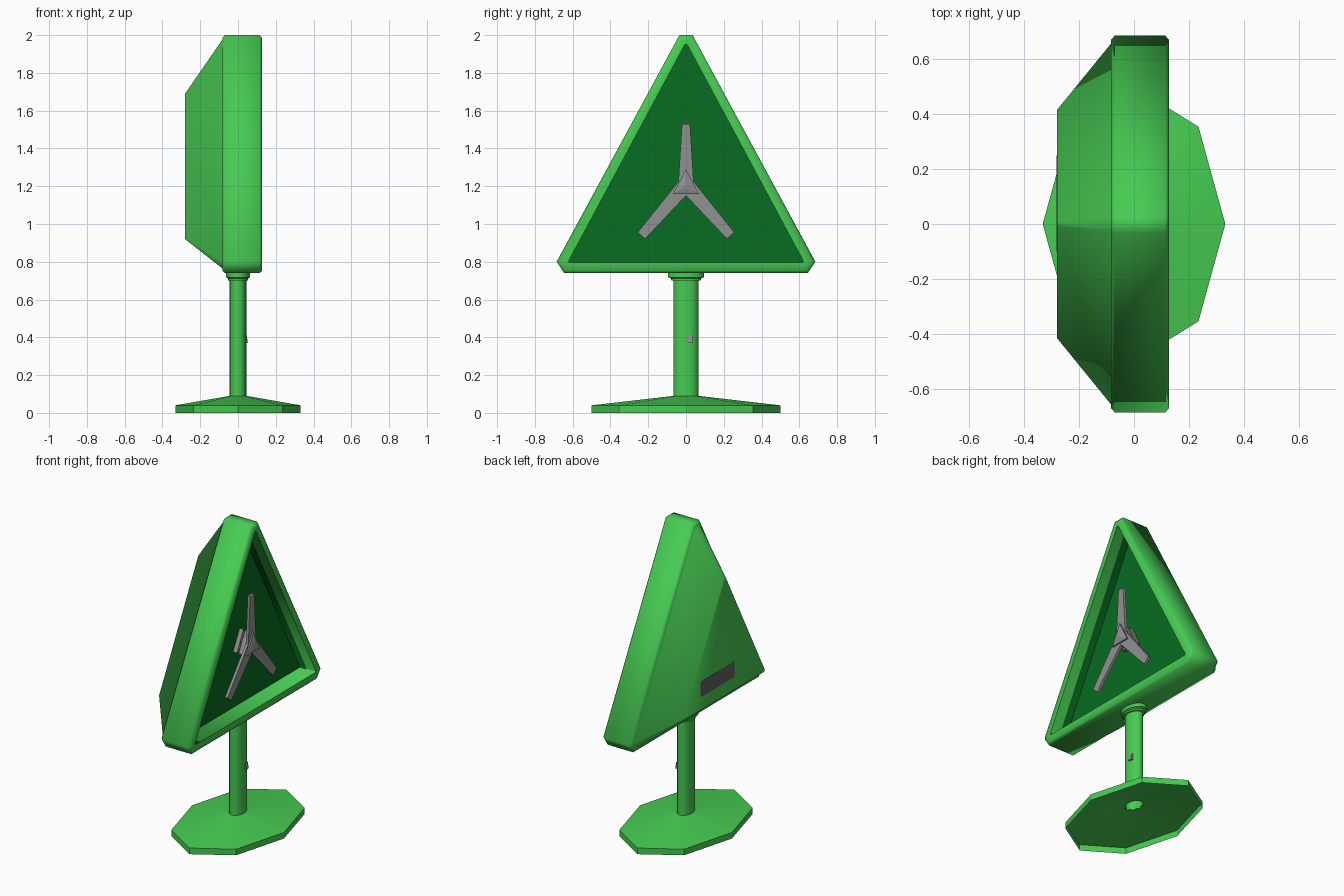
import bpy, bmesh, math
from mathutils import Vector, Matrix

cube = bpy.data.objects.get("Cube")
if cube:
    bpy.data.objects.remove(cube, do_unlink=True)


def material(name, rgb):
    m = bpy.data.materials.new(name)
    m.use_nodes = True
    col = (*rgb, 1)
    m.diffuse_color = col
    m.node_tree.nodes["Principled BSDF"].inputs["Base Color"].default_value = col
    return m


GREEN = material("bright_green", (0.062, 0.6, 0.085))
DARK = material("dark_green", (0.002, 0.15, 0.015))
GREY = material("grey", (0.29, 0.285, 0.29))
CHARCOAL = material("charcoal", (0.12, 0.12, 0.12))


def loft(name, rings, mats, first=True, last=True, angle=30, rule=None):
    """Skin a list of equal-length rings; rule(ring, side) gives a material index."""
    bm = bmesh.new()
    vs = [[bm.verts.new(p) for p in ring] for ring in rings]
    n = len(rings[0])
    for r in range(len(rings) - 1):
        for i in range(n):
            j = (i + 1) % n
            f = bm.faces.new((vs[r][i], vs[r][j], vs[r + 1][j], vs[r + 1][i]))
            if rule:
                f.material_index = rule(r, i)
    if first:
        bm.faces.new(vs[0][::-1])
    if last:
        bm.faces.new(vs[-1])
    bmesh.ops.recalc_face_normals(bm, faces=bm.faces)
    me = bpy.data.meshes.new(name)
    bm.to_mesh(me)
    bm.free()
    for m in mats:
        me.materials.append(m)
    ob = bpy.data.objects.new(name, me)
    bpy.context.collection.objects.link(ob)
    bpy.ops.object.select_all(action='DESELECT')
    ob.select_set(True)
    bpy.context.view_layer.objects.active = ob
    bpy.ops.object.shade_smooth_by_angle(angle=math.radians(angle))
    return ob


def outline(x, top_y, top_z, side_y, side_z, low_y, low_z):
    """Triangle with clipped corners in the plane at x."""
    half = [(top_y, top_z), (side_y, side_z), (low_y, low_z)]
    return [(x, y, z) for y, z in half] + [(x, -y, z) for y, z in half[::-1]]


def ellipse(z, rx, ry, n):
    return [(rx * math.cos(math.tau * i / n), ry * math.sin(math.tau * i / n), z)
            for i in range(n)]


def prism(name, shape, x0, x1, mat, scale=1.0):
    """Extrude a y-z shape along x, scaling the far end about its middle."""
    mid = sum((Vector(p) for p in shape), Vector((0, 0))) / len(shape)
    end = [mid + (Vector(p) - mid) * scale for p in shape]
    return loft(name, [[(x0, *p) for p in shape], [(x1, *p) for p in end]], [mat])


# Triangular frame with rounded edges and a recessed opening
outer = (0.035, 2.0, 0.685, 0.80, 0.645, 0.74)
eased = (0.028, 1.985, 0.670, 0.802, 0.635, 0.753)
inner = (0.006, 1.95, 0.622, 0.803, 0.618, 0.795)
loft("frame", [outline(-0.083, *inner), outline(-0.083, *eased), outline(-0.07, *outer),
               outline(0.114, *outer), outline(0.127, *eased), outline(0.127, *inner),
               outline(0.06, *inner), outline(0.01, *inner)],
     [GREEN, DARK], False, False, 65,
     lambda r, i: int(r == 6 and i != 2))

# Dark panel at the bottom of the recess
prism("inner_panel", [p[1:] for p in outline(0, *inner)], 0.005, 0.01, DARK)

# Tapered rear housing
loft("rear_housing", [outline(-0.083, 0.025, 1.976, 0.657, 0.802, 0.632, 0.765),
                      outline(-0.28, 0.01, 1.69, 0.415, 0.93, 0.405, 0.92)],
     [GREEN], False, True, 65)
prism("rear_plate", [(-0.1, 1.005), (0.25, 1.005), (0.25, 1.105), (-0.1, 1.105)],
      -0.279, -0.2812, CHARCOAL)

# Motor: stacked triangular discs around a narrow core, with a pointed cap
HUB_Z = 1.21
triangle = [(0, 1.29), (0.068, 1.16), (-0.068, 1.16)]
core = [(0.03 * math.sin(math.tau * i / 6), HUB_Z + 0.03 * math.cos(math.tau * i / 6))
        for i in range(6)]
prism("motor_core", core, 0.01, 0.11, GREY)
prism("motor_back_disc", triangle, 0.012, 0.04, GREY)
prism("motor_front_disc", triangle, 0.052, 0.08, GREY)
prism("hub_plate", triangle, 0.1, 0.112, GREY)
prism("hub_cap", triangle, 0.112, 0.126, GREY, 0.05)

# Three tapered blades
for name, angle, length, tip in (("upper_blade", 0, 0.32, 0.021),
                                 ("left_blade", 139, 0.36, 0.026),
                                 ("right_blade", -139, 0.36, 0.026)):
    turn = Matrix.Rotation(-math.radians(angle), 2)
    shape = [(-0.041, 0), (0.041, 0), (tip, length), (-tip, length)]
    prism(name, [turn @ Vector(p) + Vector((0, HUB_Z)) for p in shape], 0.085, 0.103, GREY)

# Pole with a stepped collar under the frame
loft("pole", [ellipse(0.085, 0.045, 0.066, 16), ellipse(0.70, 0.045, 0.066, 16),
              ellipse(0.702, 0.053, 0.078, 16), ellipse(0.712, 0.053, 0.08, 16),
              ellipse(0.718, 0.063, 0.095, 16), ellipse(0.745, 0.063, 0.095, 16)],
     [GREEN], False, True, 40)

# Wedge-shaped switch, thicker at the bottom
loft("switch", [[(0.035, y, 0.37), (0.052, y, 0.37), (0.046, y, 0.412), (0.035, y, 0.412)]
                for y in (0.01, 0.036)], [GREY])

# Hollow eight-sided foot
loft("foot", [ellipse(0, 0.332, 0.5, 8), ellipse(0.04, 0.332, 0.5, 8),
              ellipse(0.09, 0.045, 0.066, 8)], [GREEN], False, False)
